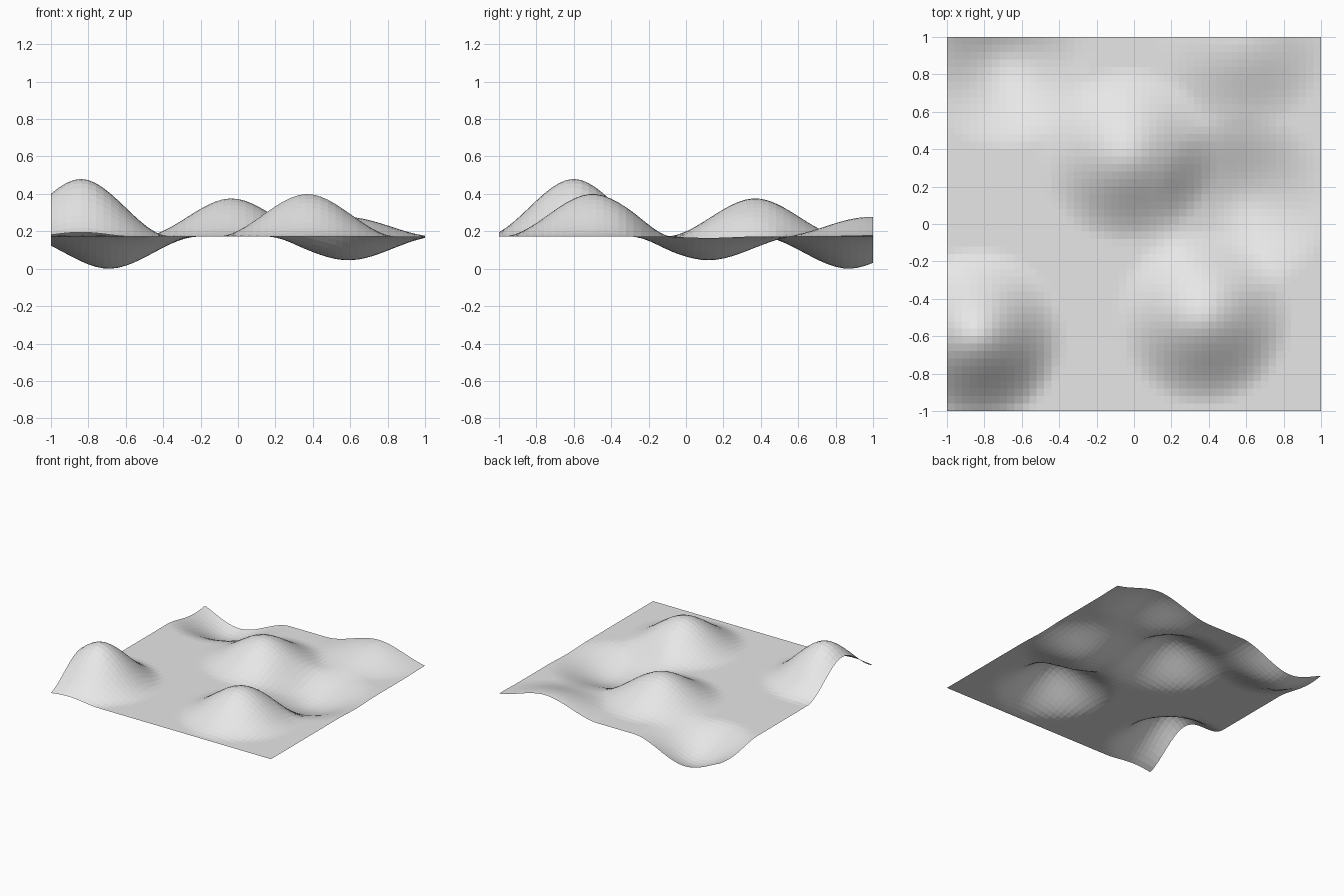
import bpy, bmesh, math

if "Cube" in bpy.data.objects:
    bpy.data.objects.remove(bpy.data.objects["Cube"])

BASE = 0.172      # height of the flat ground
RADIUS = 0.48     # reach of every hill and hollow
CELLS = 50

# centre x, centre y, height (negative = hollow)
BUMPS = [
    (-0.84, -0.60, 0.308),   # tall front left hill
    (0.37, -0.50, 0.228),    # front right hill
    (-0.035, 0.37, 0.204),   # middle hill
    (0.58, 0.98, 0.105),     # low hill on the back edge
    (-0.69, 0.87, -0.172),   # back left hollow
    (0.59, 0.12, -0.127),    # right hollow
]


def height(x, y):
    z = BASE
    for cx, cy, h in BUMPS:
        d = max(0.0, 1 - math.hypot(x - cx, y - cy) / RADIUS)
        z += h * d * d * (3 - 2 * d)
    return max(z, 0.0)


# ground colour
grey = bpy.data.materials.new("light grey")
grey.diffuse_color = (0.8, 0.8, 0.8, 1)
grey.use_nodes = True
grey.node_tree.nodes["Principled BSDF"].inputs["Base Color"].default_value = grey.diffuse_color

# single-sheet terrain, raised and lowered with a smooth falloff
bm = bmesh.new()
bmesh.ops.create_grid(bm, x_segments=CELLS, y_segments=CELLS, size=1)
for v in bm.verts:
    v.co.z = height(v.co.x, v.co.y)
mesh = bpy.data.meshes.new("hilly_ground")
bm.to_mesh(mesh)
bm.free()
mesh.materials.append(grey)
ground = bpy.data.objects.new("hilly_ground", mesh)
bpy.context.collection.objects.link(ground)
